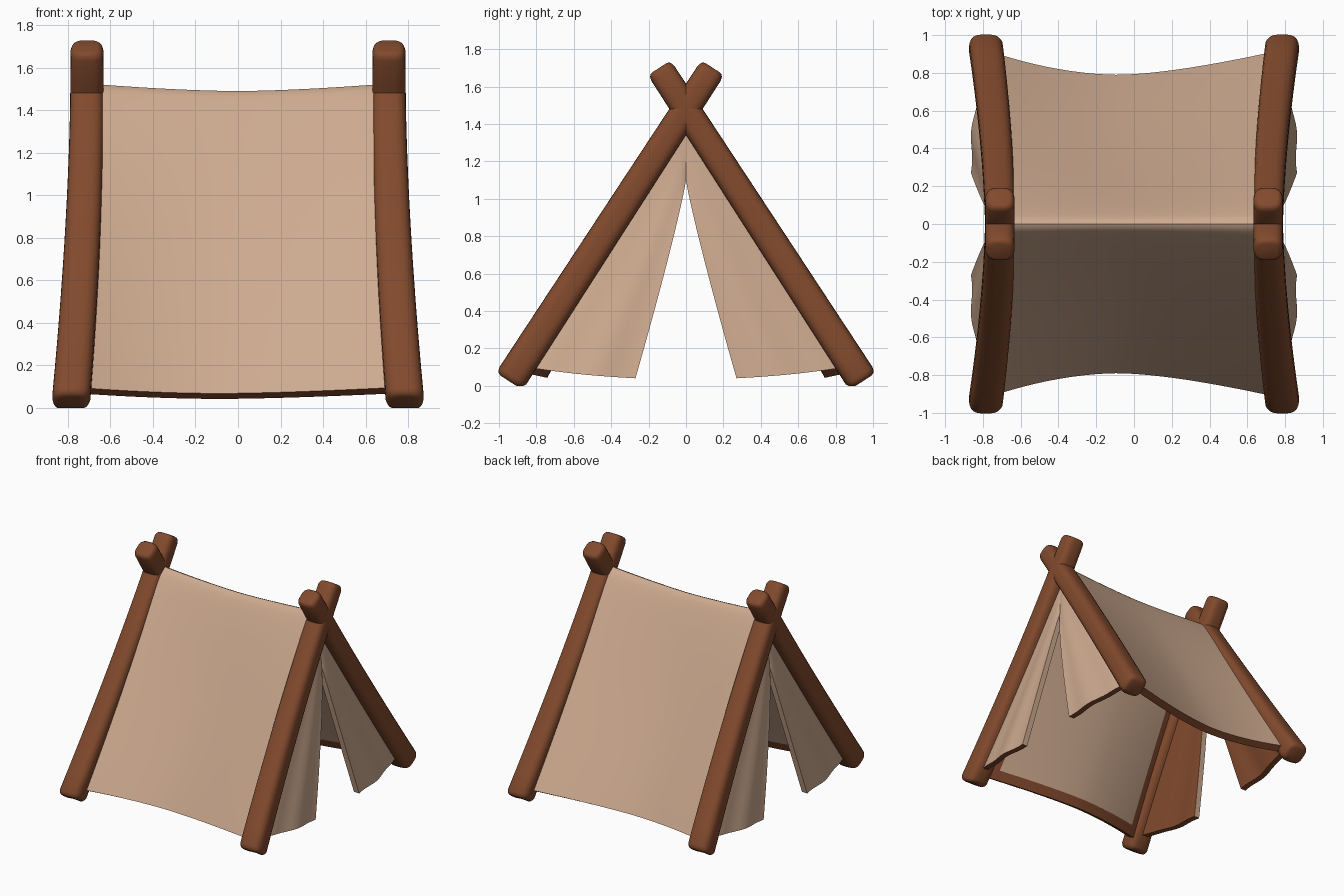
import bpy, bmesh, math
from mathutils import Vector

if "Cube" in bpy.data.objects:
    bpy.data.objects.remove(bpy.data.objects["Cube"])


def material(name, rgb):
    m = bpy.data.materials.new(name)
    m.diffuse_color = (*rgb, 1)
    m.use_nodes = True
    m.node_tree.nodes["Principled BSDF"].inputs["Base Color"].default_value = m.diffuse_color
    return m


CANVAS = material("tan canvas", (0.61, 0.40, 0.275))
WOOD = material("brown wood", (0.222, 0.068, 0.026))


def finish(bm, name, mats, angle=40):
    bmesh.ops.recalc_face_normals(bm, faces=bm.faces)
    me = bpy.data.meshes.new(name)
    bm.to_mesh(me)
    bm.free()
    for m in mats:
        me.materials.append(m)
    ob = bpy.data.objects.new(name, me)
    bpy.context.collection.objects.link(ob)
    bpy.ops.object.select_all(action='DESELECT')
    ob.select_set(True)
    bpy.context.view_layer.objects.active = ob
    bpy.ops.object.shade_smooth_by_angle(angle=math.radians(angle))
    return ob


def pole_x(k):
    """Pole centre in x; k = 0 at the crossing, 1 at the foot."""
    return 0.71 + 0.078 * max(k, 0) ** 1.7


def pole(name, sx, sy):
    foot, top = Vector((0, 0.945, 0.024)), Vector((0, -0.143, 1.70))
    axis = (top - foot).normalized()
    side = Vector((0, axis.z, -axis.y))
    length, n = (top - foot).length, 28
    b = 0.035
    # rounded ends: (distance along the pole, radius factor)
    steps = [(0, 0.64), (b * 0.12, 0.81), (b * 0.45, 0.93), (b, 1)]
    mid = [(b + (length - 2 * b) * i / 14, 1) for i in range(1, 14)]
    steps = steps + mid + [(length - d, f) for d, f in reversed(steps)]
    bm = bmesh.new()
    rings = []
    for d, f in steps:
        c = foot + axis * d
        c.x = pole_x(1 - c.z / 1.48)
        r = (0.090 - 0.013 * d / length) * f
        ring = []
        for i in range(n):
            a = 2 * math.pi * i / n
            ca, sa = math.cos(a), math.sin(a)
            q = (abs(ca) ** 3.2 + abs(sa) ** 3.2) ** (-1 / 3.2)
            p = c + Vector((r * q * ca, 0, 0)) + side * (0.95 * r * q * sa)
            ring.append(bm.verts.new((sx * p.x, sy * p.y, max(p.z, 0))))
        rings.append(ring)
    for r0, r1 in zip(rings, rings[1:]):
        for i in range(n):
            j = (i + 1) % n
            bm.faces.new((r0[i], r0[j], r1[j], r1[i]))
    bm.faces.new(rings[0])
    bm.faces.new(rings[-1])
    finish(bm, name, [WOOD], 50)


def sheet(name, point, nu, nv, thick, inward, inner_mat, rim_mat, straight=False):
    """Closed cloth panel over u, v in 0..1, thickened towards the inside."""
    bm = bmesh.new()
    outer, inner = [], []
    e = 0.004
    for i in range(nu + 1):
        ro, ri = [], []
        for j in range(nv + 1):
            u, v = i / nu, j / nv
            p = point(u, v)
            uu, vv = min(max(u, e), 1 - e), min(max(v, e), 1 - e)
            nrm = (point(uu + e, vv) - point(uu - e, vv)).cross(
                point(uu, vv + e) - point(uu, vv - e)).normalized()
            if straight:
                nrm = inward(p)
            elif nrm.dot(inward(p)) < 0:
                nrm = -nrm
            ro.append(bm.verts.new(p))
            ri.append(bm.verts.new(p + nrm * thick))
        outer.append(ro)
        inner.append(ri)
    for i in range(nu):
        for j in range(nv):
            for g, inside in ((outer, False), (inner, True)):
                f = bm.faces.new((g[i][j], g[i + 1][j], g[i + 1][j + 1], g[i][j + 1]))
                if inside:
                    f.material_index = inner_mat((i + 0.5) / nu, (j + 0.5) / nv)
    loop = ([(i, 0) for i in range(nu)] + [(nu, j) for j in range(nv)]
            + [(i, nv) for i in range(nu, 0, -1)] + [(0, j) for j in range(nv, 0, -1)])
    for (a, b), (c, d) in zip(loop, loop[1:] + loop[:1]):
        f = bm.faces.new((outer[a][b], outer[c][d], inner[c][d], inner[a][b]))
        f.material_index = rim_mat((a + c) / 2 / nu, (b + d) / 2 / nv)
    finish(bm, name, [CANVAS, WOOD])


def roof_point(u, v):
    w, s = 2 * u - 1, 2 * v - 1
    t = abs(s)
    x = w * (pole_x(t) - 0.01)
    q = 1 - abs(w) ** 1.6                       # 1 mid-span, 0 at the poles
    g = 1 - abs(w + 0.12 * (1 - w * w)) ** 1.7  # hem sags slightly off centre
    ridge = 1.595 - 0.035 * q
    hem_y, hem_z = 0.92 - 0.13 * g, 0.10 - 0.03 * g
    te = math.sqrt(t * t + 0.0022)              # softened ridge
    sag = 0.008 * q * math.sin(math.pi * t) ** 2
    y = hem_y * t - sag * 0.85
    z = ridge + (hem_z - ridge) * te - sag * 0.5
    return Vector((x, math.copysign(y, s), z))


# Roof cloth hung over the ridge, with a brown border inside and brown hems
sheet("roof_canvas", roof_point, 32, 90, 0.055,
      lambda p: Vector((0, -p.y, -0.5)),
      lambda u, v: int(min(v, 1 - v) < 0.022 or min(u, 1 - u) < 0.09),
      lambda u, v: int(min(v, 1 - v) < 0.001))


def flap_point(sx, sy):
    def point(u, v):
        # u: pole edge to opening edge, v: peak to hem
        py, pz = 0.86 * v, 1.42 - 1.32 * v
        oy, oz = 0.27 * v ** 1.12, 1.10 - 1.06 * v
        y, z = py + (oy - py) * u, pz + (oz - pz) * u
        x0 = pole_x(1 - pz / 1.48)
        x1 = 0.725 + 0.138 * v ** 0.8
        x = x0 + (x1 - x0) * u + v * (0.027 * math.sin(math.pi * u)
                                      + 0.006 * math.sin(4 * math.pi * u))
        z -= 0.008 * v * math.sin(math.pi * u)
        return Vector((sx * x, sy * y, z))
    return point


# Poles and door flaps at each corner
for sx, xn in ((-1, "left"), (1, "right")):
    for sy, yn in ((-1, "front"), (1, "back")):
        pole(f"{yn}_{xn}_pole", sx, sy)
        sheet(f"{yn}_{xn}_door_flap", flap_point(sx, sy), 16, 28, 0.045,
              lambda p, s=sx: Vector((-s, 0, 0)),
              lambda u, v: 1,
              lambda u, v: int(v > 0.999), straight=True)
